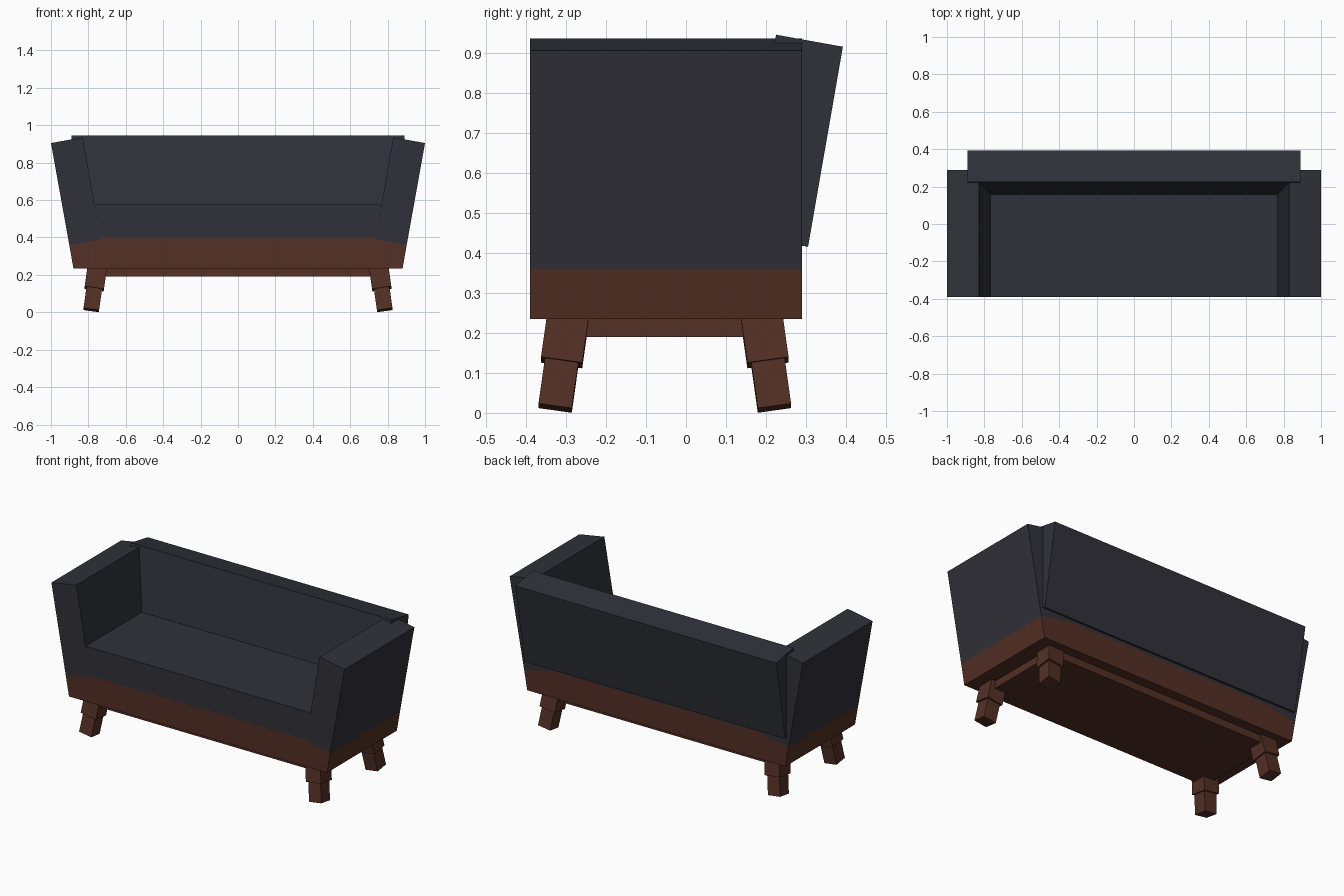
import bpy, bmesh
from math import radians
from mathutils import Matrix

cube = bpy.data.objects.get("Cube")
if cube:
    bpy.data.objects.remove(cube, do_unlink=True)


def material(name, rgb):
    mat = bpy.data.materials.new(name)
    mat.use_nodes = True
    mat.diffuse_color = (*rgb, 1)
    mat.node_tree.nodes["Principled BSDF"].inputs["Base Color"].default_value = (*rgb, 1)
    return mat


FABRIC = material("charcoal_fabric", (0.030, 0.031, 0.041))
WOOD = material("dark_brown_wood", (0.088, 0.029, 0.018))

FRONT, BACK = -0.39, 0.29


def finish(name, bm, mat):
    bmesh.ops.recalc_face_normals(bm, faces=bm.faces)
    mesh = bpy.data.meshes.new(name)
    bm.to_mesh(mesh)
    bm.free()
    mesh.materials.append(mat)
    obj = bpy.data.objects.new(name, mesh)
    bpy.context.collection.objects.link(obj)
    return obj


def prism(name, profile, axis, lo, hi, mat):
    """Extrude a (side, z) profile along the x or y axis."""
    bm = bmesh.new()
    place = (lambda s, z: (lo, s, z)) if axis == "x" else (lambda s, z: (s, lo, z))
    face = bm.faces.new([bm.verts.new(place(s, z)) for s, z in profile])
    moved = bmesh.ops.extrude_face_region(bm, geom=[face])["geom"]
    step = (hi - lo, 0, 0) if axis == "x" else (0, hi - lo, 0)
    bmesh.ops.translate(bm, vec=step, verts=[g for g in moved if isinstance(g, bmesh.types.BMVert)])
    return finish(name, bm, mat)


def symmetric(half):
    """Complete a right-hand half profile, listed bottom to top."""
    return half + [(-s, z) for s, z in reversed(half)]


# Wooden plinth, under-panel and seat cushion
prism("plinth", symmetric([(0.71, 0.235), (0.737, 0.40)]), "y", FRONT, BACK, WOOD)
prism("under_panel", symmetric([(0.78, 0.19), (0.78, 0.24)]), "y", -0.33, 0.23, WOOD)
prism("seat", symmetric([(0.737, 0.40), (0.767, 0.575)]), "y", FRONT, BACK, FABRIC)

# Backrest leaning backwards
prism("backrest", [(0.135, 0.445), (0.305, 0.415), (0.392, 0.915), (0.225, 0.945)],
      "x", -0.89, 0.89, FABRIC)

# Arms leaning outwards, each on a wooden foot
ARM = [(0.735, 0.389), (0.902, 0.36), (1.0, 0.905), (0.83, 0.935)]
ARM_BASE = [(0.71, 0.235), (0.88, 0.235), (0.902, 0.36), (0.735, 0.389)]
for side, sx in (("left", 1), ("right", -1)):
    prism(side + "_arm", [(sx * s, z) for s, z in ARM], "y", FRONT, BACK, FABRIC)
    prism(side + "_arm_base", [(sx * s, z) for s, z in ARM_BASE], "y", FRONT, BACK, WOOD)

# Splayed legs with a thicker upper block
for side, sx in (("left", 1), ("right", -1)):
    for end, sy in (("front", -1), ("back", 1)):
        frame = (Matrix.Translation((sx * 0.785, -0.053 + sy * 0.274, 0.012))
                 @ Matrix.Rotation(radians(-8 * sx), 4, "Y")
                 @ Matrix.Rotation(radians(8 * sy), 4, "X"))
        bm = bmesh.new()
        for width, low, high in ((0.084, 0, 0.14), (0.104, 0.116, 0.26)):
            block = (frame @ Matrix.Translation((0, 0, (low + high) / 2))
                     @ Matrix.Diagonal((width, width, high - low, 1)))
            bmesh.ops.create_cube(bm, size=1, matrix=block)
        finish(f"{end}_{side}_leg", bm, WOOD)
